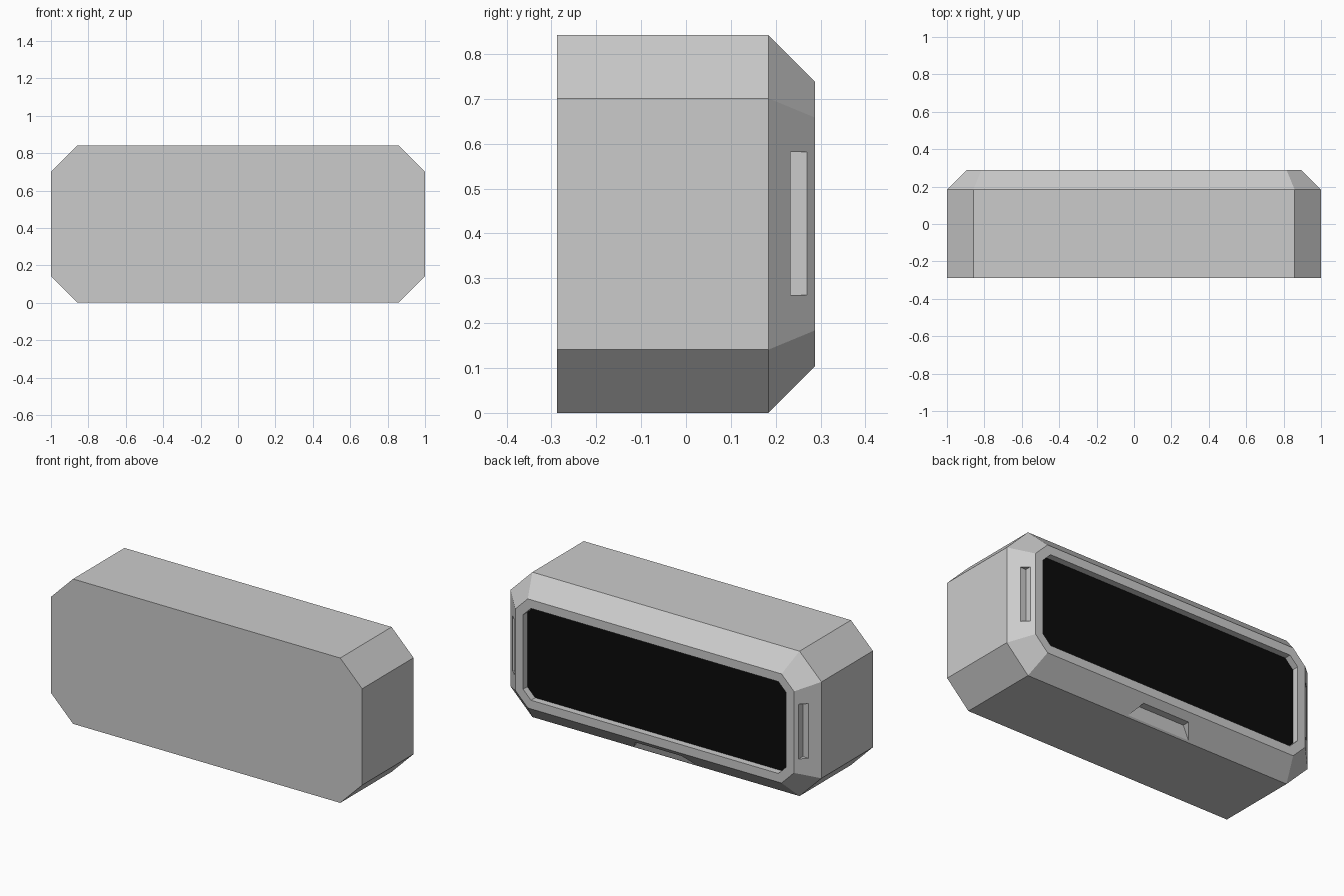
import bpy, bmesh

if "Cube" in bpy.data.objects:
    bpy.data.objects.remove(bpy.data.objects["Cube"], do_unlink=True)

MID_Z = 0.421          # height of the centre line
FRONT, SHOULDER, BACK = -0.288, 0.184, 0.288
BEVEL, RIM, DEPTH = 0.104, 0.05, 0.04


def material(name, value):
    m = bpy.data.materials.new(name)
    m.use_nodes = True
    colour = (value, value, value, 1)
    m.diffuse_color = colour
    m.node_tree.nodes["Principled BSDF"].inputs["Base Color"].default_value = colour
    return m


def make_object(name, bm, mat):
    bmesh.ops.recalc_face_normals(bm, faces=bm.faces)
    mesh = bpy.data.meshes.new(name)
    bm.to_mesh(mesh)
    bm.free()
    ob = bpy.data.objects.new(name, mesh)
    bpy.context.collection.objects.link(ob)
    mesh.materials.append(mat)
    return ob


def octagon(bm, y, inset):
    """Cut-corner outline, offset inwards evenly by inset."""
    w, h = 1 - inset, MID_Z - inset
    cut = 0.141 - inset * 0.586
    quarter = [(w, h - cut), (w - cut, h)]
    pts = quarter + [(-x, z) for x, z in reversed(quarter)]
    pts += [(-x, -z) for x, z in pts]
    return [bm.verts.new((x, y, z + MID_Z)) for x, z in pts]


def bridge(bm, a, b):
    for i in range(len(a)):
        j = (i + 1) % len(a)
        bm.faces.new((a[i], a[j], b[j], b[i]))


def prism(name, ring_a, ring_b, mat):
    bm = bmesh.new()
    a = [bm.verts.new(p) for p in ring_a]
    b = [bm.verts.new(p) for p in ring_b]
    bridge(bm, a, b)
    bm.faces.new(a)
    bm.faces.new(b)
    return make_object(name, bm, mat)


grey = material("light grey", 0.6)
black = material("screen black", 0.003)

# Housing: straight shell, bevelled back, rim and recess
bm = bmesh.new()
sections = [(FRONT, 0), (SHOULDER, 0), (BACK, BEVEL),
            (BACK, BEVEL + RIM), (BACK - DEPTH, BEVEL + RIM)]
rings = [octagon(bm, y, inset) for y, inset in sections]
for a, b in zip(rings, rings[1:]):
    bridge(bm, a, b)
bm.faces.new(rings[0])
bm.faces.new(rings[-1])
housing = make_object("housing", bm, grey)

# Upright slots in both side bevels
cutters = []
for side, name in ((1, "left_slot"), (-1, "right_slot")):
    low, high = ([(side * x, y, z) for x, y in
                  ((0.914, 0.233), (1.1, 0.233), (1.1, 0.27), (0.914, 0.27))]
                 for z in (0.263, 0.581))
    cutters.append(prism(name, low, high, grey))

# Finger notch in the bottom bevel, narrowing upwards
section = [(0.192, -0.02, 0.21), (0.192, 0.008, 0.2), (0.212, 0.07, 0.15),
           (0.3, 0.07, 0.15), (0.3, -0.02, 0.21)]
cutters.append(prism("finger_notch", [(-w, y, z) for y, z, w in section],
                     [(w, y, z) for y, z, w in section], grey))

for cutter in cutters:
    cutter.hide_render = True
    mod = housing.modifiers.new(cutter.name, "BOOLEAN")
    mod.operation = "DIFFERENCE"
    mod.solver = "EXACT"
    mod.object = cutter

# Bake the cuts and drop the cutters
bpy.context.view_layer.update()
graph = bpy.context.evaluated_depsgraph_get()
cut_mesh = bpy.data.meshes.new_from_object(housing.evaluated_get(graph))
housing.modifiers.clear()
housing.data = cut_mesh
for cutter in cutters:
    bpy.data.objects.remove(cutter, do_unlink=True)

# Screen: thin plate on the recess floor
bm = bmesh.new()
plate = [octagon(bm, BACK - DEPTH + dy, BEVEL + RIM + 0.0005) for dy in (-0.002, 0.002)]
bridge(bm, *plate)
for ring in plate:
    bm.faces.new(ring)
make_object("screen", bm, black)
